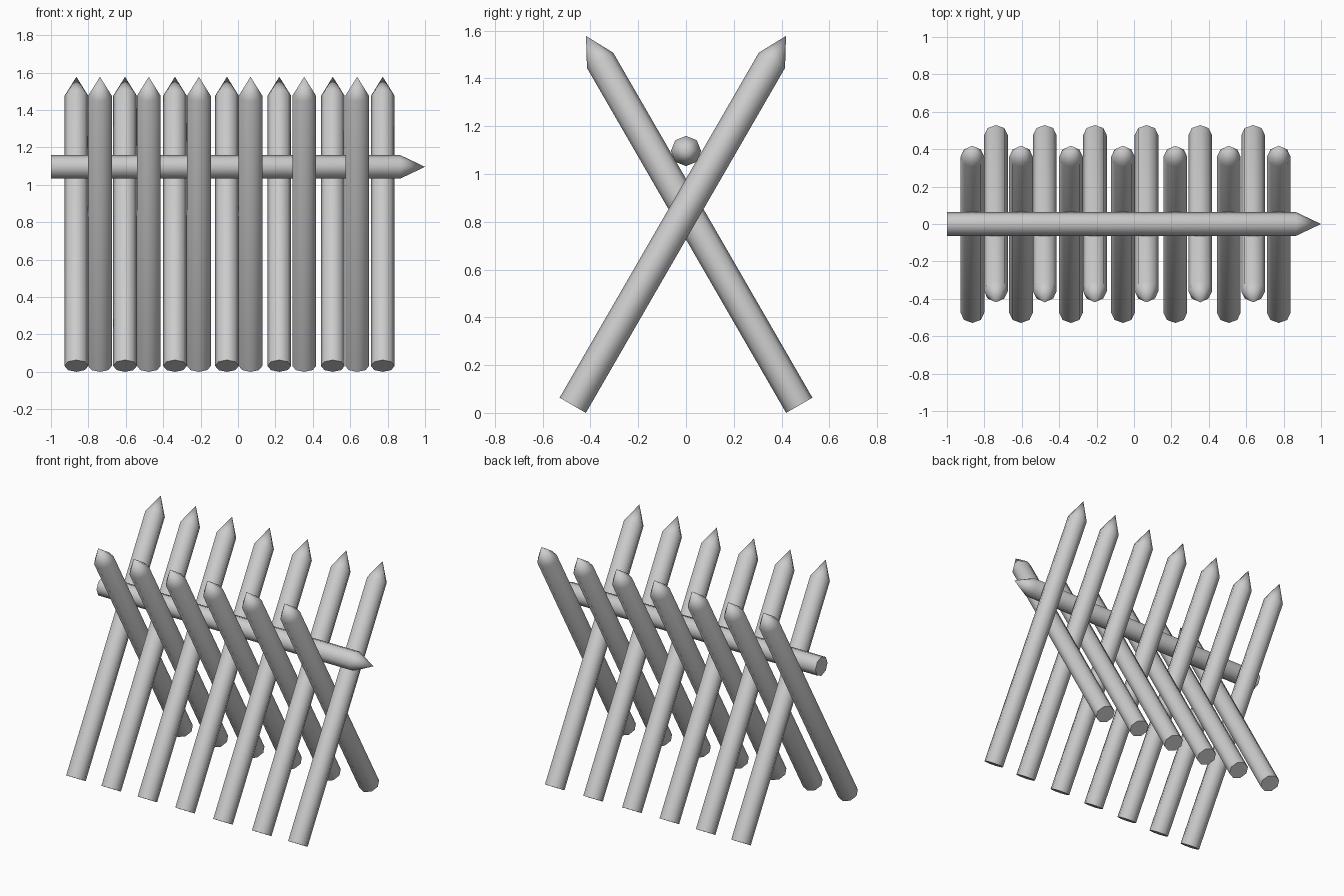
import bpy, bmesh
from math import radians, sin, cos, pi
from mathutils import Matrix

if "Cube" in bpy.data.objects:
    bpy.data.objects.remove(bpy.data.objects["Cube"])

SIDES, R = 8, 0.0635


def pole(name, shaft, tip, matrix):
    """Octagonal pole along local +z with a sharpened end."""
    bm = bmesh.new()
    low, high = [[bm.verts.new((R * cos(2 * pi * i / SIDES), R * sin(2 * pi * i / SIDES), z))
                  for i in range(SIDES)] for z in (0, shaft)]
    point = bm.verts.new((0, 0, shaft + tip))
    bm.faces.new(low[::-1])
    for i in range(SIDES):
        j = (i + 1) % SIDES
        bm.faces.new((low[i], low[j], high[j], high[i]))
        bm.faces.new((high[i], high[j], point))
    mesh = bpy.data.meshes.new(name)
    bm.to_mesh(mesh)
    bm.free()
    obj = bpy.data.objects.new(name, mesh)
    bpy.context.collection.objects.link(obj)
    obj.matrix_world = matrix
    bpy.ops.object.select_all(action='DESELECT')
    obj.select_set(True)
    bpy.context.view_layer.objects.active = obj
    bpy.ops.object.shade_smooth_by_angle(angle=radians(50))
    return obj


# crossed stakes: foot in front leaning back, and foot behind leaning forward
TILT = radians(30)
lean_back = (-0.864, -0.604, -0.337, -0.059, 0.221, 0.507, 0.774)
lean_forward = (-0.738, -0.477, -0.209, 0.067, 0.354, 0.637)
for label, xs, side in (("stake_leaning_back", lean_back, -1),
                        ("stake_leaning_forward", lean_forward, 1)):
    for x in xs:
        place = Matrix.Translation((x, side * 0.474, R * sin(TILT)))
        pole(label, 1.667, 0.118, place @ Matrix.Rotation(side * TILT, 4, 'X'))

# horizontal rail resting in the crossings
pole("rail", 1.866, 0.134,
     Matrix.Translation((-1, 0, 1.096)) @ Matrix.Rotation(pi / 2, 4, 'Y'))
